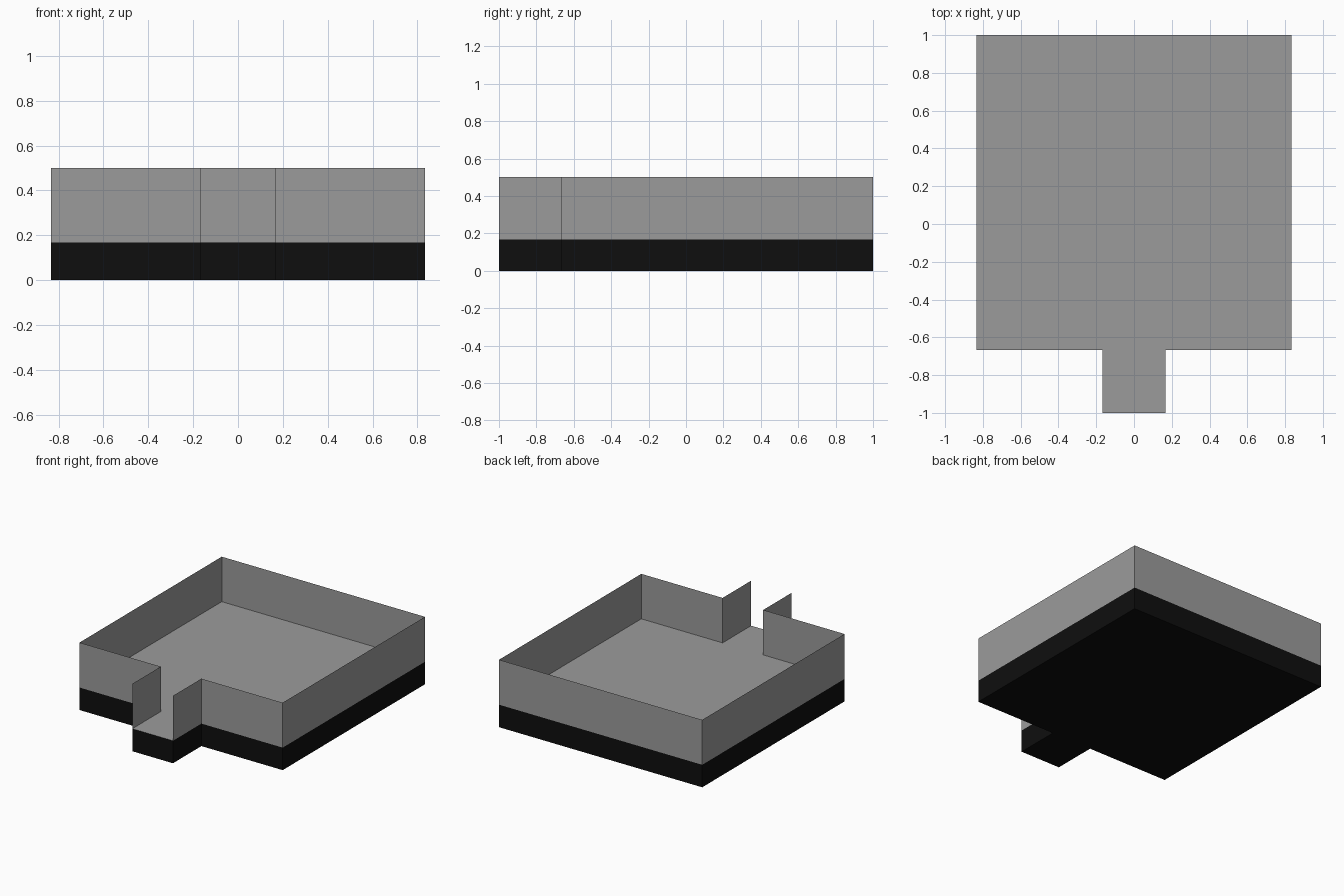
import bpy
import bmesh

if "Cube" in bpy.data.objects:
    bpy.data.objects.remove(bpy.data.objects["Cube"])

FLOOR_Z, TOP_Z = 1 / 6, 0.5
ROOM_X, DOOR_X = 5 / 6, 1 / 6
ROOM_FRONT, BACK, FRONT = -2 / 3, 1.0, -1.0


def material(name, value):
    mat = bpy.data.materials.new(name)
    mat.diffuse_color = (value, value, value, 1)
    mat.use_nodes = True
    mat.node_tree.nodes["Principled BSDF"].inputs["Base Color"].default_value = mat.diffuse_color
    return mat


grey = material("stone grey", 0.33)
black = material("base black", 0.0045)

# Plan outline, counter-clockwise from the right of the open passage end
half = [(DOOR_X, FRONT), (DOOR_X, ROOM_FRONT), (ROOM_X, ROOM_FRONT), (ROOM_X, BACK)]
outline = half + [(-x, y) for x, y in reversed(half)]


def ring(bm, z):
    return [bm.verts.new((x, y, z)) for x, y in outline]


def strip(bm, low, high, closed):
    count = len(low) if closed else len(low) - 1
    for i in range(count):
        j = (i + 1) % len(low)
        bm.faces.new((low[i], low[j], high[j], high[i]))


def finish(bm, name, *mats):
    mesh = bpy.data.meshes.new(name)
    bm.to_mesh(mesh)
    bm.free()
    for mat in mats:
        mesh.materials.append(mat)
    obj = bpy.data.objects.new(name, mesh)
    bpy.context.collection.objects.link(obj)
    return obj


# Solid base slab: black sides and underside, grey floor on top
bm = bmesh.new()
low, high = ring(bm, 0), ring(bm, FLOOR_Z)
strip(bm, low, high, True)
bm.faces.new(reversed(low))
bm.faces.new(high)
bm.normal_update()
for face in bm.faces:
    face.material_index = 1 if face.normal.z > 0.5 else 0
finish(bm, "floor_base", black, grey)

# Paper-thin walls, left open at the end of the passage
bm = bmesh.new()
strip(bm, ring(bm, FLOOR_Z), ring(bm, TOP_Z), False)
finish(bm, "walls", grey)
